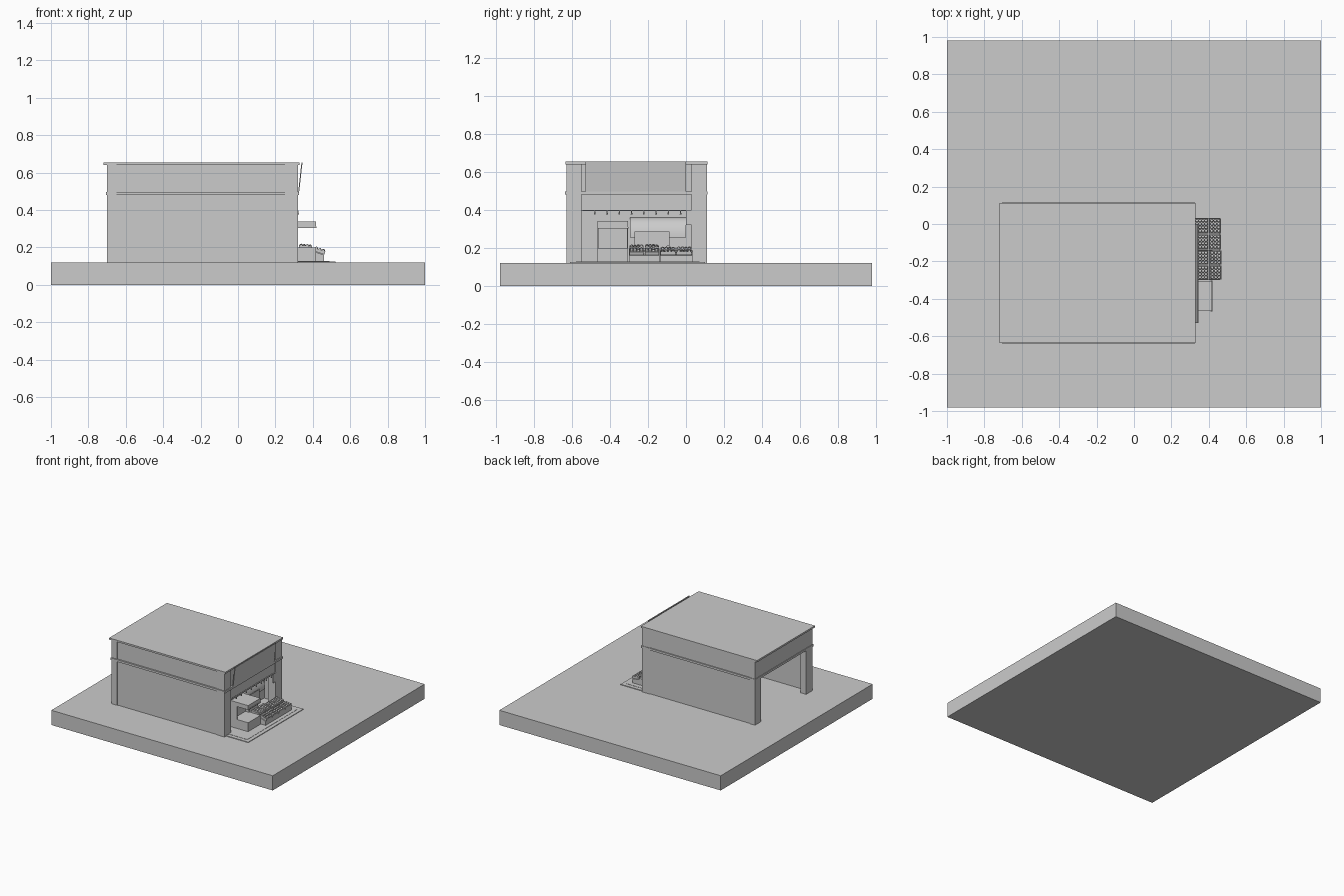
import bpy, bmesh, math, random
from mathutils import Vector, Matrix

if "Cube" in bpy.data.objects:
    bpy.data.objects.remove(bpy.data.objects["Cube"])
random.seed(4)


def finish(name, bm, smooth=False):
    bmesh.ops.recalc_face_normals(bm, faces=bm.faces)
    me = bpy.data.meshes.new(name)
    bm.to_mesh(me)
    bm.free()
    ob = bpy.data.objects.new(name, me)
    bpy.context.collection.objects.link(ob)
    for p in me.polygons:
        p.use_smooth = smooth
    return ob


def add_box(bm, x0, x1, y0, y1, z0, z1):
    m = Matrix.Translation(((x0 + x1) / 2, (y0 + y1) / 2, (z0 + z1) / 2))
    m = m @ Matrix.Diagonal((x1 - x0, y1 - y0, z1 - z0, 1))
    bmesh.ops.create_cube(bm, size=1, matrix=m)


def boxes(name, *dims):
    bm = bmesh.new()
    for d in dims:
        add_box(bm, *d)
    return finish(name, bm)


def prism(name, xz, y0, y1, smooth=False):
    """Extrude a profile in the xz plane along y."""
    bm = bmesh.new()
    f = bm.faces.new([bm.verts.new((x, y0, z)) for x, z in xz])
    r = bmesh.ops.extrude_face_region(bm, geom=[f])
    verts = [v for v in r["geom"] if isinstance(v, bmesh.types.BMVert)]
    bmesh.ops.translate(bm, verts=verts, vec=(0, y1 - y0, 0))
    return finish(name, bm, smooth)


# Ground and paving
boxes("ground_slab", (-1, 1, -0.98, 0.98, 0, 0.12))
boxes("paving", (0.16, 0.52, -0.61, 0.10, 0.12, 0.125),
      (0.16, 0.49, -0.58, 0.07, 0.125, 0.127))

# Building shell, open at the rear (-x) below the band
boxes("side_walls", (-0.70, 0.315, -0.625, -0.61, 0.12, 0.64),
      (-0.70, 0.315, 0.09, 0.105, 0.12, 0.64))
for end, x0, x1 in (("shop", 0.25, 0.32), ("rear", -0.70, -0.65)):
    boxes(end + "_pillars", (x0, x1, -0.63, -0.55, 0.12, 0.64),
          (x0, x1, 0.03, 0.11, 0.12, 0.64))
boxes("upper_end_walls", (-0.70, -0.68, -0.62, 0.10, 0.49, 0.64),
      (0.28, 0.31, -0.62, 0.10, 0.49, 0.64))
boxes("shop_back_wall", (0.16, 0.175, -0.62, 0.10, 0.12, 0.48))
boxes("shop_lintel", (0.29, 0.312, -0.55, 0.03, 0.395, 0.48))
boxes("floor_band", (-0.705, 0.327, -0.638, 0.114, 0.48, 0.497))
boxes("roof_slab", (-0.72, 0.33, -0.635, 0.112, 0.64, 0.654))

# Blank sign board leaning out over the shop
prism("sign_board", [(0.322, 0.497), (0.327, 0.497), (0.345, 0.655), (0.339, 0.655)],
      -0.53, 0.0)

# Lamp rail with small lamps
bm = bmesh.new()
add_box(bm, 0.318, 0.324, -0.545, 0.03, 0.393, 0.399)
for i in range(8):
    y = -0.48 + i * 0.0645
    bmesh.ops.create_cone(bm, cap_ends=True, segments=8, radius1=0.005, radius2=0.002,
                          depth=0.018, matrix=Matrix.Translation((0.321, y, 0.384)))
finish("lamp_rail", bm)

# Open display chiller with base, back, sides and canopy
boxes("chiller", (0.26, 0.417, -0.465, -0.305, 0.127, 0.20),
      (0.26, 0.285, -0.465, -0.305, 0.20, 0.34),
      (0.285, 0.318, -0.465, -0.458, 0.20, 0.305),
      (0.285, 0.318, -0.312, -0.305, 0.20, 0.305),
      (0.26, 0.417, -0.465, -0.305, 0.305, 0.34))
boxes("chiller_trim", (0.41, 0.419, -0.467, -0.303, 0.303, 0.311))

# Curved cabinet on the back wall and a small panel below it
arc = [(0.175 + 0.07 * math.cos(a), 0.255 + 0.105 * math.sin(a))
       for a in [math.pi / 2 * i / 8 for i in range(9)]]
cab = prism("curved_cabinet", [(0.175, 0.255)] + arc, -0.295, 0.0, True)
bpy.context.view_layer.objects.active = cab
cab.select_set(True)
bpy.ops.object.shade_smooth_by_angle(angle=math.radians(35))
boxes("price_panel", (0.25, 0.256, -0.27, -0.087, 0.21, 0.286))
boxes("panel_stand", (0.23, 0.25, -0.26, -0.10, 0.127, 0.23))
boxes("hanging_tag", (0.312, 0.318, 0.0, 0.03, 0.32, 0.395))
boxes("shop_post", (0.312, 0.32, 0.03, 0.036, 0.127, 0.39))

# Stepped fruit stands: sloped bases, crate rims and fruit
FRUIT_R = 0.0085


def stand(name, y0, y1, lift):
    back = 0.185 + lift
    prism(name + "_base", [(0.32, 0.127), (0.46, 0.127), (0.46, 0.16),
                           (0.40, 0.168 + lift), (0.40, 0.175 + lift), (0.32, back)], y0, y1)
    for row, (xa, za, xb, zb) in enumerate(((0.325, back, 0.395, 0.178 + lift),
                                            (0.402, 0.172 + lift, 0.463, 0.164))):
        for col in range(2):
            ya = y0 + (y1 - y0) / 2 * col + 0.003
            yb = ya + (y1 - y0) / 2 - 0.006
            ang = math.atan2(za - zb, xb - xa)
            length = math.hypot(xb - xa, zb - za)
            m = Matrix.Translation((xa, ya, za)) @ Matrix.Rotation(ang, 4, "Y")
            w, h, t = yb - ya, 0.016, 0.003
            bm = bmesh.new()
            add_box(bm, 0, length, 0, w, -0.002, 0.002)
            add_box(bm, 0, length, 0, t, 0, h)
            add_box(bm, 0, length, w - t, w, 0, h)
            add_box(bm, 0, t, 0, w, 0, h)
            add_box(bm, length - t, length, 0, w, 0, h)
            bm.transform(m)
            finish(f"{name}_crate_{row}_{col}", bm)
            bm = bmesh.new()
            nx = int((length - 2 * t) / (2 * FRUIT_R * 0.9))
            ny = int((w - 2 * t) / (2 * FRUIT_R * 0.9))
            for i in range(nx):
                for j in range(ny):
                    p = Vector((t + (length - 2 * t) * (i + 0.5) / nx,
                                t + (w - 2 * t) * (j + 0.5) / ny,
                                0.014 + random.uniform(-0.002, 0.003)))
                    bmesh.ops.create_icosphere(bm, subdivisions=2, radius=FRUIT_R,
                                               matrix=m @ Matrix.Translation(p))
            finish(f"{name}_fruit_{row}_{col}", bm, True)


stand("left_stand", -0.30, -0.14, 0.012)
stand("right_stand", -0.138, 0.033, 0.0)
